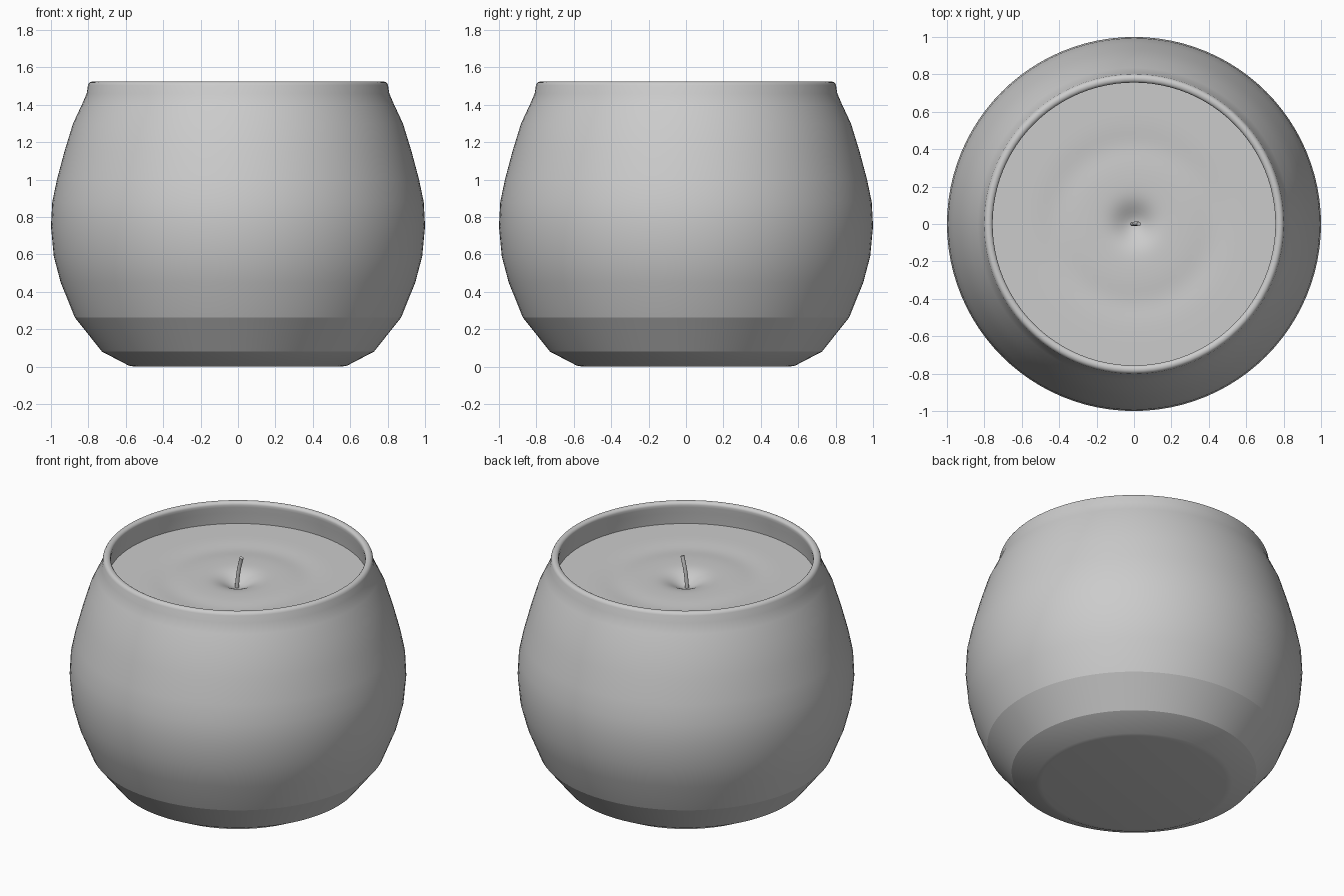
import bpy, bmesh
from math import sin, cos, tau, pi, exp

if "Cube" in bpy.data.objects:
    bpy.data.objects.remove(bpy.data.objects["Cube"])

SEGMENTS = 96


def lathe(name, profile, sharp=()):
    """Spin (radius, height) points about z; rows listed in sharp keep a crease."""
    bm = bmesh.new()
    rows = []
    for r, z in profile:
        if r < 1e-6:
            rows.append([bm.verts.new((0, 0, z))])
        else:
            rows.append([bm.verts.new((r * cos(tau * i / SEGMENTS),
                                       r * sin(tau * i / SEGMENTS), z))
                         for i in range(SEGMENTS)])
    for a, b in zip(rows, rows[1:]):
        for i in range(SEGMENTS):
            j = (i + 1) % SEGMENTS
            if len(a) == 1:
                bm.faces.new((a[0], b[j], b[i]))
            elif len(b) == 1:
                bm.faces.new((a[i], a[j], b[0]))
            else:
                bm.faces.new((a[i], a[j], b[j], b[i]))
    for f in bm.faces:
        f.smooth = True
    for k in sharp:
        for i in range(SEGMENTS):
            bm.edges.get((rows[k][i], rows[k][(i + 1) % SEGMENTS])).smooth = False
    mesh = bpy.data.meshes.new(name)
    bm.to_mesh(mesh)
    bm.free()
    obj = bpy.data.objects.new(name, mesh)
    bpy.context.collection.objects.link(obj)
    return obj


# Jar: flat base, two-step foot, rounded belly, rolled rim, inner wall
outer = [(0, 0), (0.55, 0), (0.583, 0.005), (0.727, 0.08), (0.872, 0.262),
         (0.948, 0.45), (0.985, 0.59), (1.0, 0.75), (0.993, 0.88),
         (0.968, 1.0), (0.928, 1.15), (0.882, 1.30), (0.835, 1.40),
         (0.809, 1.46), (0.802, 1.505)]
rim = [(0.778 + 0.022 * cos(a * pi / 8), 1.505 + 0.019 * sin(a * pi / 8))
       for a in range(1, 9)]
inner = [(0.757, 1.49), (0.765, 1.45), (0.775, 1.34)]
lathe("jar", outer + rim + inner, sharp=(3, 4))

# Wax: nearly flat surface with a faint ripple and a dip around the wick
def wax_height(r):
    return 1.376 - 0.06 * exp(-(r / 0.1) ** 2) - 0.008 * exp(-((r - 0.42) / 0.09) ** 2)

radii = [0.775 * (1 - k / 36) for k in range(37)]
lathe("wax", [(r, wax_height(r)) for r in radii])

# Wick: thin, slightly bent cord leaning to +x
curve = bpy.data.curves.new("wick", 'CURVE')
curve.dimensions = '3D'
curve.bevel_depth = 0.012
curve.bevel_resolution = 3
curve.use_fill_caps = True
spline = curve.splines.new('POLY')
path = [(-0.008, 0, 1.29), (-0.006, 0, 1.34), (0, 0, 1.40),
        (0.008, 0.002, 1.45), (0.018, 0.002, 1.49), (0.026, 0, 1.518)]
spline.points.add(len(path) - 1)
for point, co in zip(spline.points, path):
    point.co = (*co, 1)
spline.use_smooth = True
bpy.context.collection.objects.link(bpy.data.objects.new("wick", curve))
